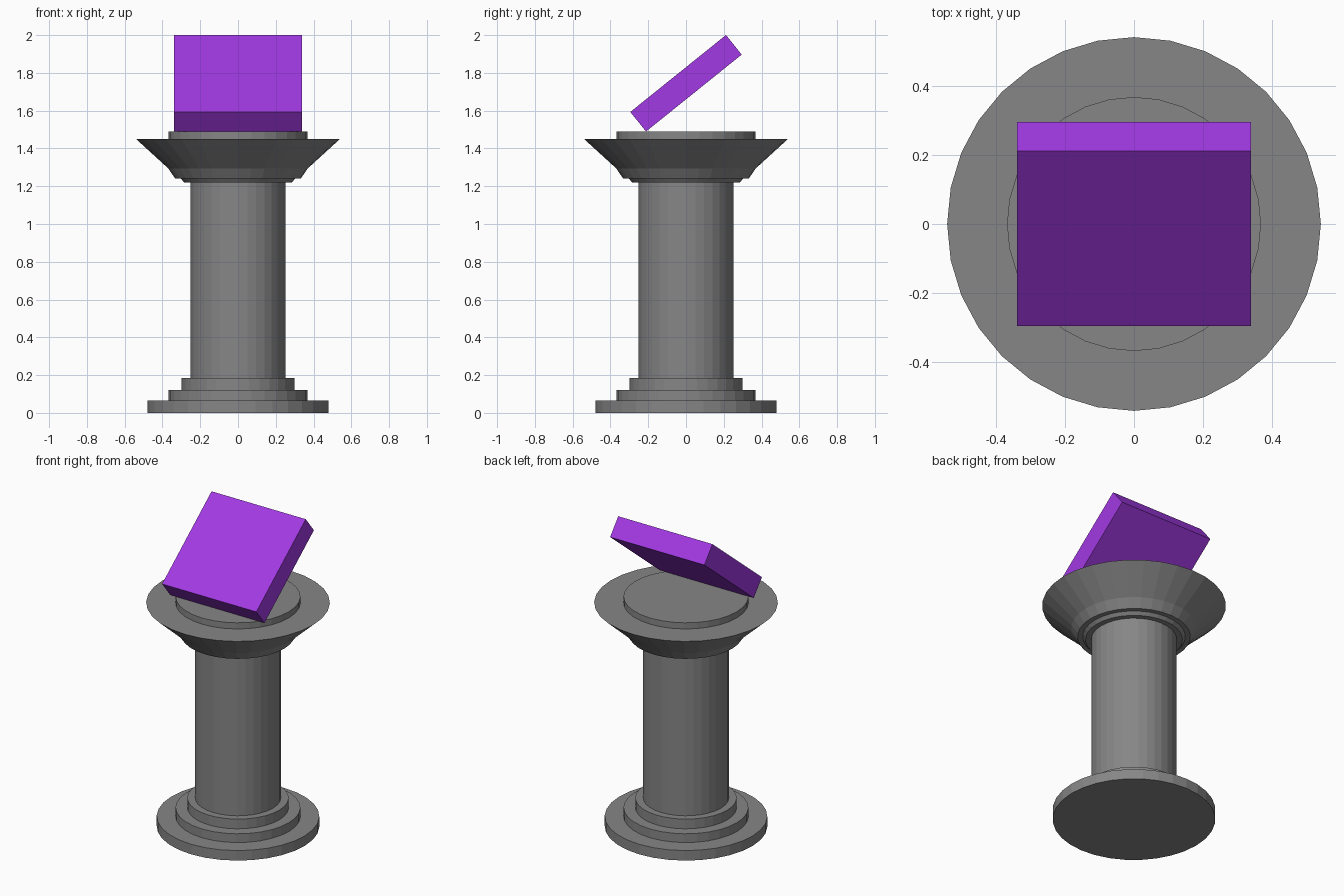
import bpy, bmesh
from math import radians, sin, cos, tau

if "Cube" in bpy.data.objects:
    bpy.data.objects.remove(bpy.data.objects["Cube"])

SIDES = 32


def material(name, colour):
    mat = bpy.data.materials.new(name)
    mat.diffuse_color = (*colour, 1)
    mat.use_nodes = True
    mat.node_tree.nodes["Principled BSDF"].inputs["Base Color"].default_value = mat.diffuse_color
    return mat


dark_grey = material("dark_grey", (0.24, 0.24, 0.24))
purple = material("purple", (0.36, 0.041, 0.77))


def lathe(name, profile):
    """Closed flat-faced solid of revolution from (radius, z) points, bottom to top."""
    bm = bmesh.new()
    rings = [[bm.verts.new((r * cos(tau * i / SIDES), r * sin(tau * i / SIDES), z))
              for i in range(SIDES)] for r, z in profile]
    for low, high in zip(rings, rings[1:]):
        for i in range(SIDES):
            j = (i + 1) % SIDES
            bm.faces.new((low[i], low[j], high[j], high[i]))
    bm.faces.new(rings[0][::-1])
    bm.faces.new(rings[-1])
    mesh = bpy.data.meshes.new(name)
    bm.to_mesh(mesh)
    bm.free()
    mesh.materials.append(dark_grey)
    obj = bpy.data.objects.new(name, mesh)
    bpy.context.collection.objects.link(obj)
    return obj


# Stepped foot
lathe("stepped_base", [(0.478, 0), (0.478, 0.065), (0.367, 0.065), (0.367, 0.122),
                       (0.298, 0.122), (0.298, 0.185)])

# Column
lathe("shaft", [(0.252, 0.185), (0.252, 1.22)])

# Flared head with small steps beneath and a raised disc on top
lathe("capital", [(0.285, 1.22), (0.302, 1.24), (0.332, 1.24), (0.37, 1.295),
                  (0.54, 1.45), (0.367, 1.45), (0.367, 1.49)])

# Tilted slab balanced on its front lower edge
bpy.ops.mesh.primitive_cube_add(size=1, location=(0, 0, 1.745),
                                rotation=(radians(38.8), 0, 0))
slab = bpy.context.object
slab.name = "tilted_slab"
slab.scale = (0.676, 0.65, 0.133)
slab.data.materials.append(purple)
